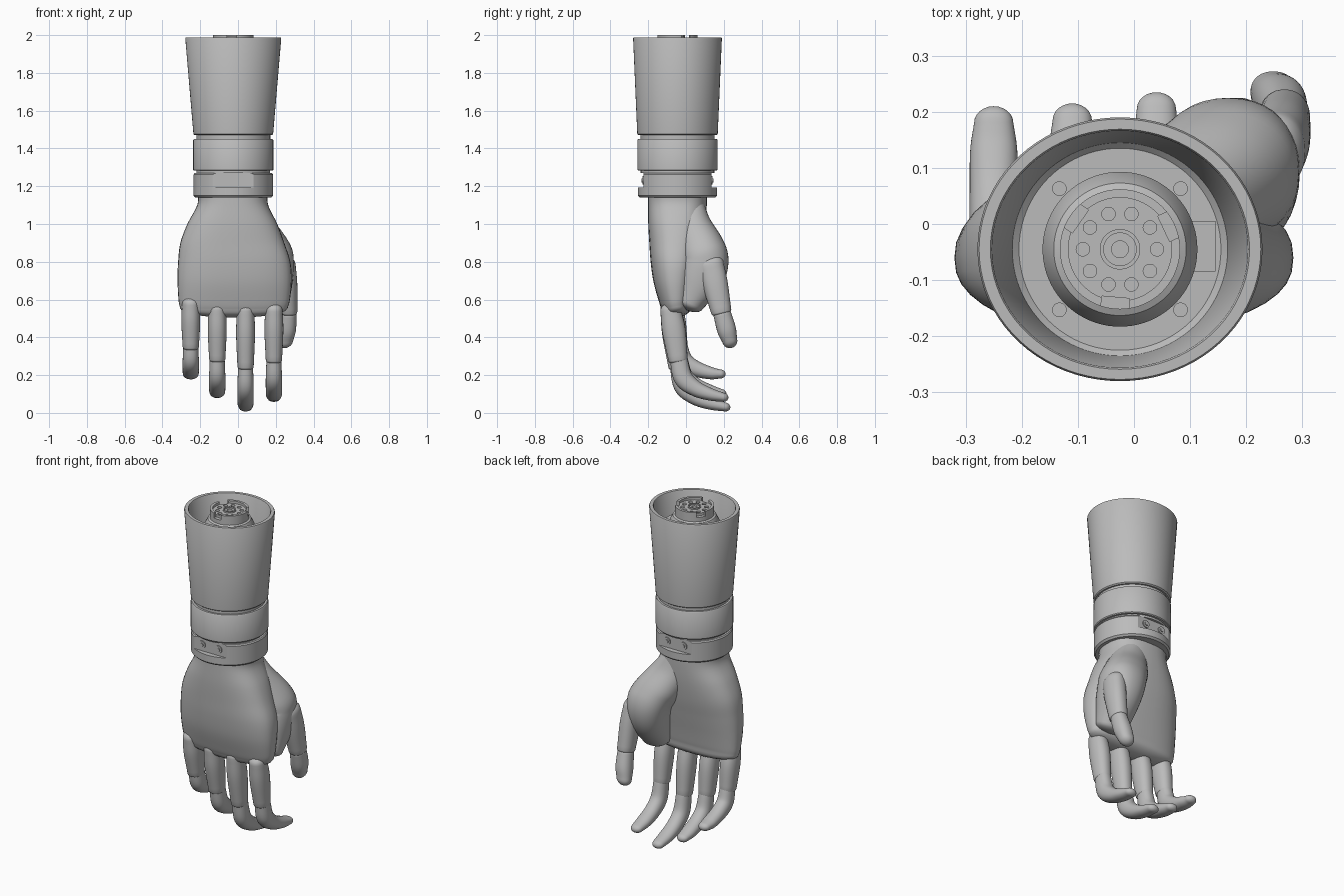
import bpy, bmesh, math
from mathutils import Vector, Matrix

if "Cube" in bpy.data.objects:
    bpy.data.objects.remove(bpy.data.objects["Cube"])

CX, CY = -0.025, -0.045     # forearm axis
SIDES = 40

grey = bpy.data.materials.new("plain_grey")
grey.use_nodes = True
COLOR = (0.5, 0.5, 0.5, 1)
grey.diffuse_color = COLOR
grey.node_tree.nodes["Principled BSDF"].inputs["Base Color"].default_value = COLOR


def finish(name, bm):
    bmesh.ops.remove_doubles(bm, verts=bm.verts, dist=1e-5)
    bmesh.ops.recalc_face_normals(bm, faces=bm.faces)
    mesh = bpy.data.meshes.new(name)
    bm.to_mesh(mesh)
    bm.free()
    mesh.materials.append(grey)
    ob = bpy.data.objects.new(name, mesh)
    bpy.context.collection.objects.link(ob)
    smooth(ob)
    return ob


def smooth(ob):
    bpy.ops.object.select_all(action='DESELECT')
    ob.select_set(True)
    bpy.context.view_layer.objects.active = ob
    bpy.ops.object.shade_smooth_by_angle(angle=math.radians(35))


def skin(name, rings):
    """Bridge a run of equal point rings; rings of zero size close the ends."""
    bm = bmesh.new()
    loops = [[bm.verts.new(p) for p in ring] for ring in rings]
    n = len(rings[0])
    for a, b in zip(loops, loops[1:]):
        for i in range(n):
            j = (i + 1) % n
            bm.faces.new((a[i], a[j], b[j], b[i]))
    return finish(name, bm)


def lathe(name, profile, n=80):
    """Turn (radius, z[, y radius]) points about the forearm axis."""
    rings = []
    for p in profile:
        rx, z, ry = p[0], p[1], p[-1] if len(p) == 3 else p[0]
        rings.append([(CX + rx * math.cos(t), CY + ry * math.sin(t), z)
                      for t in (math.tau * i / n for i in range(n))])
    return skin(name, rings)


def loft(name, sections, start_cap, end_cap, power=2.0, steps=6):
    """Smooth body through (x, y, z, width radius, depth radius) sections."""
    pts = [Vector(s) for s in sections]
    ext = [2 * pts[0] - pts[1]] + pts + [2 * pts[-1] - pts[-2]]
    path = []
    for a, b, c, d in zip(ext, ext[1:], ext[2:], ext[3:]):
        for k in range(steps):
            t = k / steps
            path.append(0.5 * (2 * b + (c - a) * t + (2 * a - 5 * b + 4 * c - d) * t * t
                               + (3 * b - a - 3 * c + d) * t ** 3))
    path.append(pts[-1])
    cen = [Vector(p[:3]) for p in path]
    tan = [(cen[min(i + 1, len(cen) - 1)] - cen[max(i - 1, 0)]).normalized()
           for i in range(len(cen))]

    def ring(c, t, rx, ry):
        u = Vector((1, 0, 0))
        v = t.cross(u).normalized()
        out = []
        for i in range(SIDES):
            ca, sa = math.cos(math.tau * i / SIDES), math.sin(math.tau * i / SIDES)
            out.append(c + u * rx * math.copysign(abs(ca) ** (2 / power), ca)
                       + v * ry * math.copysign(abs(sa) ** (2 / power), sa))
        return out

    def dome(i, length):
        angles = [math.pi / 2 * k / 6 for k in range(1, 7)]
        return [ring(cen[i] + tan[i] * length * math.sin(a), tan[i],
                     path[i][3] * math.cos(a), path[i][4] * math.cos(a)) for a in angles]

    body = [ring(c, t, p[3], p[4]) for c, t, p in zip(cen, tan, path)]
    return skin(name, dome(0, -start_cap)[::-1] + body + dome(-1, end_cap))


def add_cylinder(bm, loc, r, depth, rot=Matrix()):
    bmesh.ops.create_cone(bm, cap_ends=True, segments=24, radius1=r, radius2=r,
                          depth=depth, matrix=Matrix.Translation(loc) @ rot)


def add_box(bm, loc, size, rot=Matrix()):
    bmesh.ops.create_cube(bm, size=1, matrix=Matrix.Translation(loc) @ rot
                          @ Matrix.Diagonal((*size, 1)))


def cut(ob, bm):
    cutter = finish("cutter", bm)
    cutter.hide_render = True
    mod = ob.modifiers.new("cut", 'BOOLEAN')
    mod.object = cutter
    mod.solver = 'EXACT'
    bpy.context.view_layer.objects.active = ob
    bpy.ops.object.modifier_apply(modifier=mod.name)
    bpy.data.objects.remove(cutter)
    smooth(ob)


# Hollow forearm socket
lathe("forearm_socket", [
    (0, 1.47), (.205, 1.47), (.211, 1.476, .213), (.254, 1.982, .235), (.251, 1.988, .232),
    (.231, 1.988, .214), (.228, 1.983, .211), (.192, 1.51, .19), (.18, 1.5), (0, 1.5)])

# Wrist rings with a flat pocket front and back
wrist = lathe("wrist_rings", [
    (0, 1.14), (.2, 1.14), (.21, 1.15), (.21, 1.262), (.205, 1.269), (.195, 1.27),
    (.195, 1.282), (.208, 1.282), (.212, 1.287), (.212, 1.444), (.208, 1.45),
    (.196, 1.45), (.196, 1.48), (0, 1.48)])
pockets = bmesh.new()
for side in (-1, 1):
    add_box(pockets, (CX, CY + side * .23, 1.231), (.216, .1, .078))
cut(wrist, pockets)

# Screws in the wrist pockets
quarter = Matrix.Rotation(math.pi / 2, 4, 'X')
for side, label in ((-1, "front"), (1, "back")):
    bm = bmesh.new()
    for x in (-.055, .055):
        add_cylinder(bm, (CX + x, CY + side * .181, 1.231), .022, .01, quarter)
        add_cylinder(bm, (CX + x, CY + side * .184, 1.231), .011, .014, quarter)
    finish(label + "_wrist_screws", bm)

# Coupling inside the socket, with drilled holes and notched collar
coupling = lathe("coupling", [
    (0, 1.49), (.138, 1.49), (.138, 1.9), (.118, 1.94), (.107, 1.945), (.107, 2.0),
    (.092, 2.0), (.092, 1.985), (.036, 1.985), (.036, 1.993), (.029, 1.993),
    (.029, 1.985), (.015, 1.985), (.015, 1.95), (0, 1.95)])
holes = bmesh.new()
for i in range(10):
    a = math.tau * i / 10
    add_cylinder(holes, (CX + .066 * math.cos(a), CY + .066 * math.sin(a), 2.01), .012, .1)
for deg in (25, 145, 265):
    a = math.radians(deg)
    add_box(holes, (CX + .1 * math.cos(a), CY + .1 * math.sin(a), 2.0),
            (.028, .05, .06), Matrix.Rotation(a, 4, 'Z'))
cut(coupling, holes)

bm = bmesh.new()
add_box(bm, (.115, -.04, 1.87), (.06, .09, .03))
finish("coupling_key", bm)

bm = bmesh.new()
for sx in (-1, 1):
    for sy in (-1, 1):
        add_cylinder(bm, (CX + sx * .108, CY + sy * .108, 1.502), .013, .012)
finish("socket_floor_screws", bm)

# Palm and the mound at the base of the thumb
loft("palm", [
    (-.028, -.045, 1.17, .185, .155), (-.028, -.045, 1.1, .188, .155),
    (-.03, -.048, 1.0, .238, .152), (-.03, -.052, .9, .275, .143),
    (-.02, -.058, .8, .297, .13), (-.018, -.06, .7, .302, .113),
    (-.02, -.055, .6, .295, .09), (-.022, -.05, .555, .285, .078)], .01, .05, 2.5)
loft("thumb_mound", [
    (.03, 0, 1.12, .08, .09), (.08, .03, 1.0, .12, .1), (.14, .075, .88, .14, .125),
    (.17, .095, .8, .125, .13), (.18, .07, .7, .11, .12), (.18, .02, .58, .09, .075)],
    .01, .04, 2.2)

# Thumb
loft("thumb_base", [(.25, .13, .785, .055, .07), (.262, .155, .68, .052, .067),
                    (.268, .187, .535, .046, .054)], .05, .02, 2.2)
loft("thumb_tip", [(.268, .19, .53, .042, .047), (.26, .215, .44, .047, .05),
                   (.25, .232, .382, .042, .04)], .01, .04, 2.2)

# Fingers: name, x, knuckle z, joint z, lowest z, furthest y
for name, x, top, joint, low, reach in (
        ("little", -.25, .625, .35, .178, .21), ("ring", -.11, .595, .285, .075, .215),
        ("middle", .04, .59, .245, .004, .235), ("index", .19, .59, .28, .055, .225)):
    loft(name + "_finger_base", [
        (x, -.082, top - .045, .046, .054), (x, -.064, (top + joint) / 2, .05, .062),
        (x, -.042, joint, .043, .051)], .04, .02, 2.2)
    drop = joint - low
    loft(name + "_finger_tip", [
        (x, -.04, joint + .01, .039, .046), (x, -.015, joint - .42 * drop, .043, .05),
        (x, .05, low + .33 * drop, .043, .042), (x, .13, low + .19 * drop, .042, .033),
        (x, reach - .03, low + .028, .035, .024)], .01, .03, 2.2)
